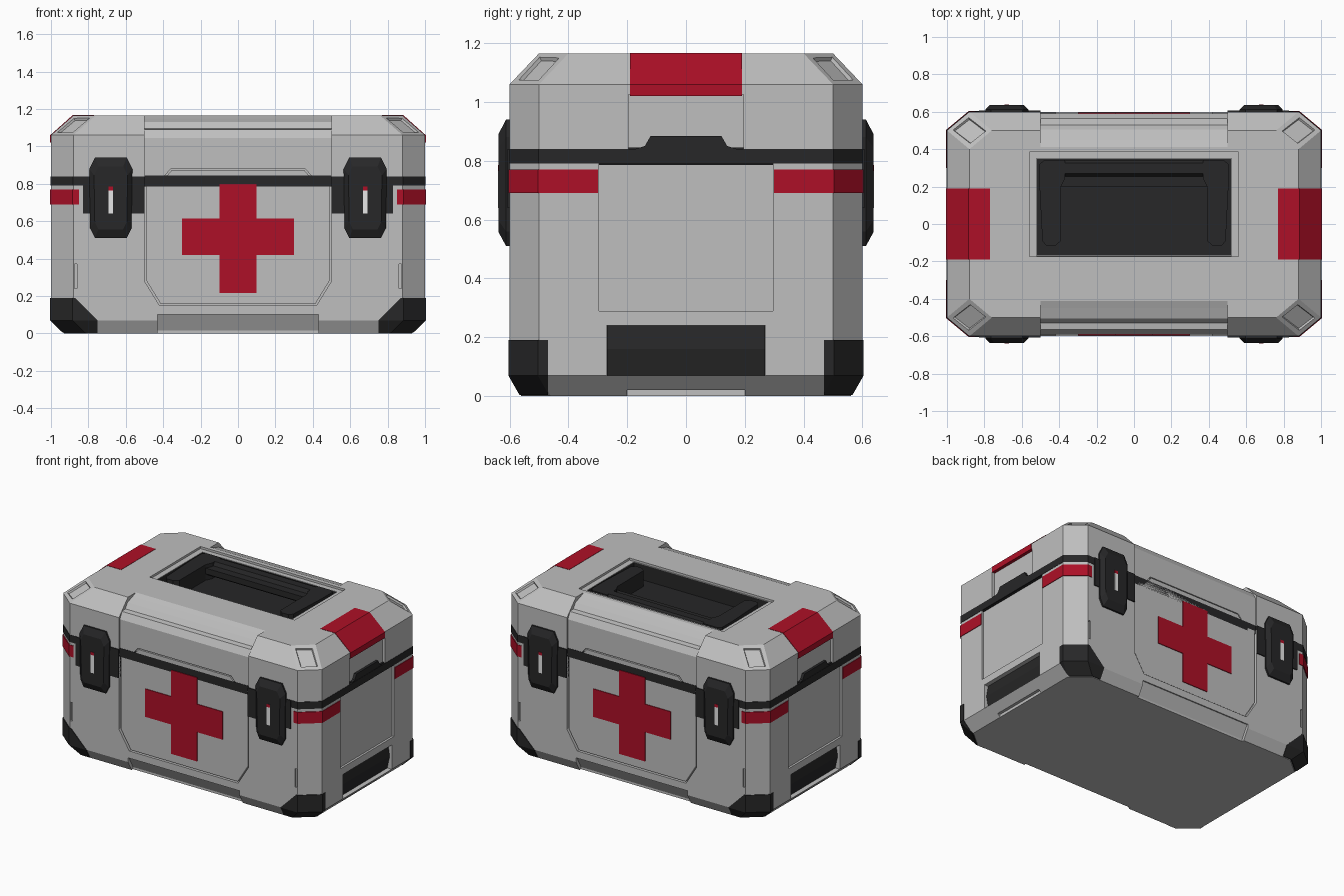
import bpy, bmesh
from mathutils import Vector

if "Cube" in bpy.data.objects:
    bpy.data.objects.remove(bpy.data.objects["Cube"])


def material(name, rgb):
    m = bpy.data.materials.new(name)
    m.diffuse_color = (*rgb, 1)
    m.use_nodes = True
    m.node_tree.nodes["Principled BSDF"].inputs["Base Color"].default_value = m.diffuse_color
    return m


GREY = material("light_grey", (0.52, 0.52, 0.52))
DARK = material("charcoal", (0.02, 0.02, 0.021))
RED = material("red", (0.42, 0.005, 0.02))
WHITE = material("white", (0.85, 0.85, 0.85))


def finish(name, bm, mat, flip=False):
    bmesh.ops.recalc_face_normals(bm, faces=bm.faces)
    if flip:
        bmesh.ops.reverse_faces(bm, faces=bm.faces)
    me = bpy.data.meshes.new(name)
    bm.to_mesh(me)
    bm.free()
    me.materials.append(mat)
    ob = bpy.data.objects.new(name, me)
    bpy.context.collection.objects.link(ob)
    return ob


def loft(rings):
    bm = bmesh.new()
    rows = [[bm.verts.new(p) for p in r] for r in rings]
    n = len(rows[0])
    for a, b in zip(rows, rows[1:]):
        for i in range(n):
            j = (i + 1) % n
            bm.faces.new((a[i], a[j], b[j], b[i]))
    bm.faces.new(rows[0])
    bm.faces.new(rows[-1])
    bmesh.ops.recalc_face_normals(bm, faces=bm.faces)
    return bm


def prism(name, pts, axis, lo, hi, mat=GREY, shrink=1.0):
    """Extrude a 2D outline along an axis; shrink tapers the far end."""
    cu = sum(p[0] for p in pts) / len(pts)
    cv = sum(p[1] for p in pts) / len(pts)

    def ring(d, s):
        q = [(cu + (u - cu) * s, cv + (v - cv) * s) for u, v in pts]
        return [{"x": (d, u, v), "y": (u, d, v), "z": (u, v, d)}[axis] for u, v in q]
    return finish(name, loft([ring(lo, 1), ring(hi, shrink)]), mat)


def rect(u0, u1, v0, v1):
    return [(u0, v0), (u1, v0), (u1, v1), (u0, v1)]


def box(name, x, y, z, mat=GREY):
    return prism(name, rect(*x, *y), "z", *z, mat)


def hull(levels, grow=0.0):
    """Case shell: chamfered rectangle lofted over (z, x inset, y inset)."""
    rings = []
    for z, ix, iy in levels:
        x, y, cx, cy = 1 - ix + grow, 0.6 - iy + grow, 0.12, 0.10
        q = [(x, y - cy), (x - cx, y)]
        pts = q + [(-a, b) for a, b in q[::-1]] + [(-a, -b) for a, b in q] + [(a, -b) for a, b in q[::-1]]
        rings.append([(a, b, z) for a, b in pts])
    return loft(rings)


def clipped(name, bm, planes, mat):
    """Keep the part of a convex solid behind every (point, normal) plane."""
    for co, no in planes:
        r = bmesh.ops.bisect_plane(bm, geom=bm.verts[:] + bm.edges[:] + bm.faces[:],
                                   plane_co=Vector(co), plane_no=Vector(no), clear_outer=True)
        edges = [e for e in r["geom_cut"] if isinstance(e, bmesh.types.BMEdge)]
        bmesh.ops.holes_fill(bm, edges=edges)
    return finish(name, bm, mat)


def cut(ob, cutters):
    for c in cutters:
        m = ob.modifiers.new("cut", "BOOLEAN")
        m.operation, m.solver, m.object = "DIFFERENCE", "EXACT", c
    dg = bpy.context.evaluated_depsgraph_get()
    me = bpy.data.meshes.new_from_object(ob.evaluated_get(dg))
    ob.modifiers.clear()
    ob.data = me
    for c in cutters:
        bpy.data.objects.remove(c)


def mir(pts, s):
    return [(u * s, v) for u, v in pts]


BODY = [(0, 0.07, 0.04), (0.07, 0, 0), (0.81, 0, 0)]
LID = [(0.835, 0, 0), (1.06, 0, 0), (1.165, 0.12, 0.10)]
PANEL = [(-0.42, 0.15), (0.42, 0.15), (0.5, 0.28), (0.5, 0.81), (0.42, 0.81),
         (0.36, 0.88), (-0.36, 0.88), (-0.42, 0.81), (-0.5, 0.81), (-0.5, 0.28)]

# Lower body with recesses for panels, grips and edge slits
body = finish("lower_body", hull(BODY), GREY)
cs = []
for s in (-1, 1):
    cs.append(prism("c", PANEL, "y", s * 0.572, s * 0.7))
    cs.append(prism("c", mir([(0.7, 0.1), (0.592, 0.1), (0.545, 0.015), (0.545, -0.1), (0.7, -0.1)], s),
                    "x", -0.43, 0.43))
    cs.append(box("c", (s * 0.985, s * 1.1), (-0.295, 0.295), (0.29, 0.9)))
    cs.append(box("c", (s * 0.92, s * 1.1), (-0.27, 0.27), (0.07, 0.24)))
    cs.append(box("c", (s * 0.93, s * 1.1), (-0.2, 0.2), (-0.1, 0.02)))
    for t in (-1, 1):
        cs.append(box("c", (s * 0.86, s * 0.875), (t * 0.588, t * 0.7), (0.24, 0.37)))
cut(body, cs)

# Dark seam between body and lid
finish("seam_band", hull([(0.785, 0.008, 0.008), (0.845, 0.008, 0.008)]), DARK)
for s in (-1, 1):
    clipped("seam_edge", hull([(0.79, 0, 0), (0.84, 0, 0)], 0.002), [((s * 0.5, 0, 0), (-s, 0, 0))], DARK)

# Lid with corner slots, stepped middle, side recesses and handle well
bm = hull(LID)
slots = [f for f in bm.faces if abs(f.normal.x) > 0.2 and abs(f.normal.y) > 0.2 and f.normal.z > 0.2]
bmesh.ops.inset_individual(bm, faces=slots, thickness=0.035, depth=0)
bmesh.ops.inset_individual(bm, faces=slots, thickness=0.006, depth=-0.012)
lid = finish("lid", bm, GREY)
cs = []
for s in (-1, 1):
    step = [(0.59, 0.7), (0.59, 1.045), (0.565, 1.09), (0.53, 1.095), (0.505, 1.13), (0.45, 1.15),
            (0.40, 1.17), (0.40, 1.3), (0.8, 1.3), (0.8, 0.7)]
    cs.append(prism("c", mir(step, s), "x", -0.5, 0.5))
    cs.append(prism("c", PANEL, "y", s * 0.572, s * 0.7))
    cs.append(box("c", (s * 0.982, s * 1.1), (-0.195, 0.195), (0.8, 1.025)))
cs.append(box("c", (-0.56, 0.56), (-0.175, 0.385), (1.15, 1.3)))
cs.append(box("c", (-0.52, 0.52), (-0.17, 0.35), (1.04, 1.3)))
cut(lid, cs)

# Dark handle well liner, open at the top
bm = bmesh.new()
bmesh.ops.create_cube(bm, size=1)
for v in bm.verts:
    v.co = (v.co.x * 1.036, v.co.y * 0.516 + 0.09, 1.043 if v.co.z < 0 else 1.148)
bmesh.ops.recalc_face_normals(bm, faces=bm.faces)
bmesh.ops.delete(bm, geom=[f for f in bm.faces if f.normal.z > 0.9], context="FACES_ONLY")
me_liner = finish("handle_well", bm, DARK)
if me_liner.data.polygons and min(me_liner.data.polygons, key=lambda p: p.center.z).normal.z < 0:
    me_liner.data.flip_normals()

# Folding carry handle
prism("handle_bar", [(0.2, 1.09), (0.22, 1.075), (0.325, 1.075), (0.34, 1.09), (0.34, 1.14),
                     (0.325, 1.155), (0.27, 1.155), (0.255, 1.13), (0.2, 1.13)], "x", -0.4, 0.4, DARK)
for s in (-1, 1):
    prism("handle_arm", mir([(0.39, -0.09), (0.42, -0.115), (0.47, -0.115), (0.49, -0.09), (0.505, 0.2),
                             (0.505, 0.32), (0.48, 0.342), (0.37, 0.342), (0.37, 0.24), (0.39, 0.2)], s),
          "z", 1.045, 1.155, DARK)

# Front and back panels with crosses
INNER = [(x * 0.982, 0.515 + (z - 0.515) * 0.982) for x, z in PANEL]
CROSS = [(-0.1, 0.215), (0.1, 0.215), (0.1, 0.42), (0.3, 0.42), (0.3, 0.615), (0.1, 0.615),
         (0.1, 0.8), (-0.1, 0.8), (-0.1, 0.615), (-0.3, 0.615), (-0.3, 0.42), (-0.1, 0.42)]
for s in (-1, 1):
    prism("cross_panel", INNER, "y", s * 0.56, s * 0.592)
    prism("cross", CROSS, "y", s * 0.591, s * 0.597, RED)

# Latches
LATCH = [(-0.085, 0.51), (0.085, 0.51), (0.11, 0.56), (0.115, 0.88), (0.085, 0.94),
         (-0.085, 0.94), (-0.115, 0.88), (-0.11, 0.56)]
for sx in (-1, 1):
    for sy in (-1, 1):
        c = sx * 0.68
        pts = [(c + u, v) for u, v in LATCH]
        prism("latch_base", pts, "y", sy * 0.56, sy * 0.612, DARK)
        prism("latch_cover", pts, "y", sy * 0.612, sy * 0.637, DARK, 0.78)
        box("latch_hinge", (sx * 0.5, sx * 0.83), (sy * 0.56, sy * 0.607), (0.64, 0.84), DARK)
        box("latch_mark", (c - 0.013, c + 0.013), (sy * 0.63, sy * 0.639), (0.64, 0.765), WHITE)
        box("latch_mark_tip", (c - 0.013, c + 0.013), (sy * 0.63, sy * 0.639), (0.765, 0.785), RED)

        # Dark corner feet
        clipped("corner_foot", hull([(0.003, 0.067, 0.038), (0.07, 0, 0), (0.19, 0, 0)], 0.004),
                [((0, sy * 0.47, 0), (0, -sy, 0)), ((sx * 0.75, 0, 0), (-sx, 0, 0)),
                 ((sx * 0.87, 0, 0.19), (-sx, 0, 1))], DARK)
        # Red corner strips under the seam
        clipped("red_strip", hull([(0.69, 0, 0), (0.77, 0, 0)], 0.004),
                [((0, sy * 0.3, 0), (0, -sy, 0)), ((sx * 0.85, 0, 0), (-sx, 0, 0))], RED)

# Side details: red lid plates, seam bumps, grips
for s in (-1, 1):
    clipped("red_lid_plate", hull([(1.02, 0, 0), (1.06, 0, 0), (1.167, 0.12, 0.1)], 0.004),
            [((s * 0.77, 0, 0), (-s, 0, 0)), ((0, 0.19, 0), (0, 1, 0)), ((0, -0.19, 0), (0, -1, 0))], RED)
    prism("seam_bump", [(-0.2, 0.79), (0.2, 0.79), (0.19, 0.835), (0.14, 0.85), (0.12, 0.885),
                        (-0.12, 0.885), (-0.14, 0.85), (-0.19, 0.835)], "x", s * 0.95, s * 1.0, DARK)
    prism("side_grip", mir([(0.9, 0.068), (0.965, 0.068), (0.985, 0.16), (0.97, 0.24), (0.9, 0.24)], s),
          "y", -0.268, 0.268, DARK)
